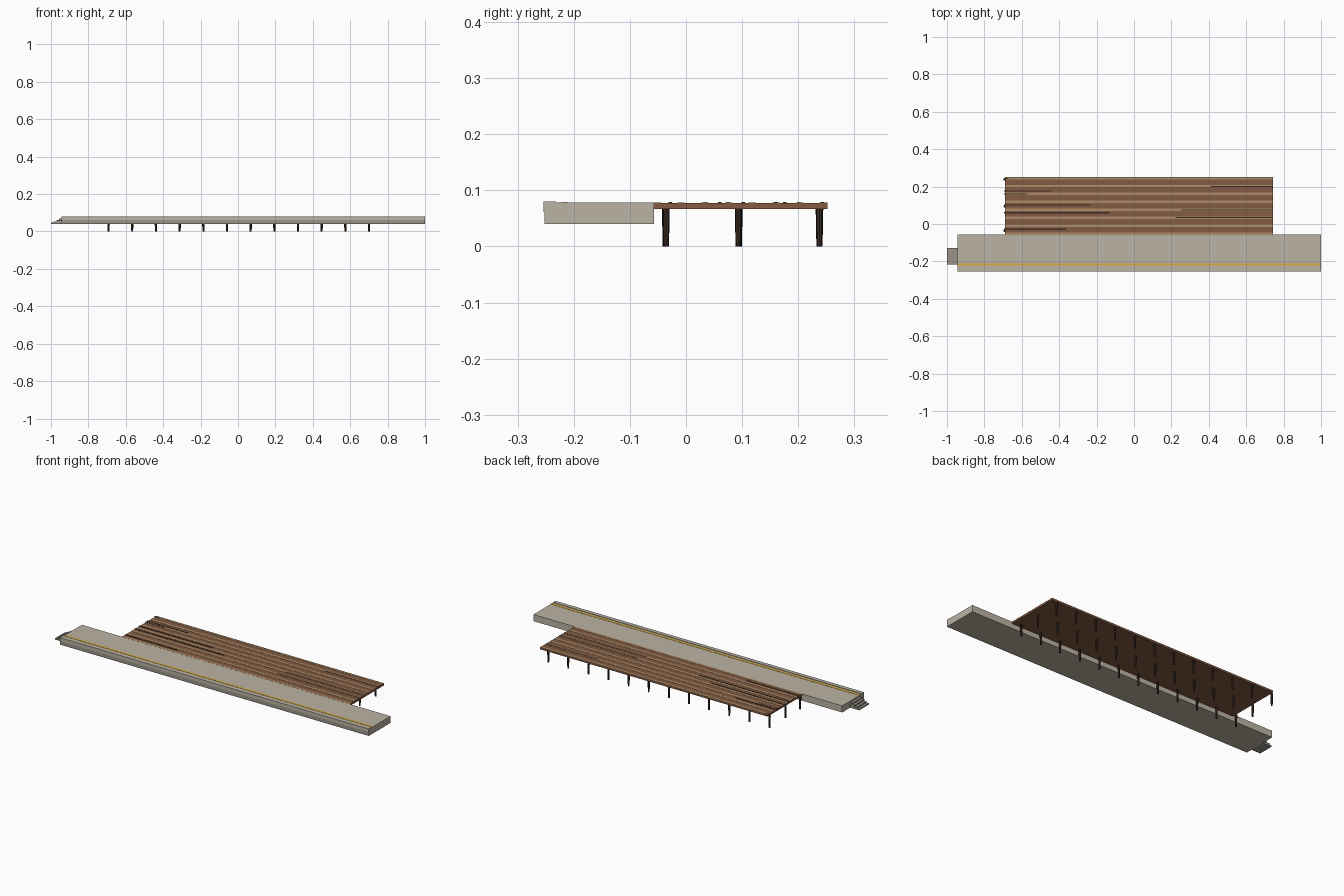
import bpy, bmesh, random
from mathutils import Vector

random.seed(4)
if "Cube" in bpy.data.objects:
    bpy.data.objects.remove(bpy.data.objects["Cube"])


def material(name, r, g, b):
    m = bpy.data.materials.new(name)
    m.use_nodes = True
    m.diffuse_color = (r, g, b, 1)
    m.node_tree.nodes["Principled BSDF"].inputs["Base Color"].default_value = (r, g, b, 1)
    return m


concrete = material("pale concrete", .50, .45, .37)
grey = material("grey concrete", .32, .29, .25)
yellow = material("warning yellow", .68, .40, .04)
brown = material("brown wood", .23, .105, .055)
tan = material("tan wood", .42, .27, .14)
dark = material("dark wood", .045, .025, .018)


def finish(name, bm, mat):
    me = bpy.data.meshes.new(name)
    bm.to_mesh(me)
    bm.free()
    me.materials.append(mat)
    ob = bpy.data.objects.new(name, me)
    bpy.context.collection.objects.link(ob)
    return ob


def add_box(bm, x, y, z):
    """Box spanning the three (low, high) ranges."""
    for v in bmesh.ops.create_cube(bm, size=1)["verts"]:
        v.co = Vector([(a + b) / 2 + c * (b - a) for (a, b), c in zip((x, y, z), v.co)])


def box(name, x, y, z, mat):
    bm = bmesh.new()
    add_box(bm, x, y, z)
    return finish(name, bm, mat)


# Platform body, raised front lip, darker lower face and safety line
LEN = (-.943, 1)
box("platform", LEN, (-.251, -.057), (.04, .078), concrete)
box("front_lip", LEN, (-.254, -.232), (.061, .0805), concrete)
box("lower_front_face", LEN, (-.2525, -.25), (.04, .061), grey)
box("safety_line", LEN, (-.223, -.210), (.077, .0792), yellow)

# Steps at the platform end
bm = bmesh.new()
STEPS = 4
for i in range(STEPS):
    add_box(bm, (-1 + i * .0145, -.942), (-.217, -.129),
            (.04 + i * .0075, .047 + i * .0075))
finish("end_steps", bm, grey)

# Timber deck with alternating pale boards
X0, X1, Y0, Y1 = -.69, .743, -.058, .252
box("deck", (X0, X1), (Y0, Y1), (.067, .0775), brown)
ROWS = 8
pitch = (Y1 - Y0 - .013) / (ROWS - 1)
bm = bmesh.new()
for i in range(ROWS):
    y = Y0 + i * pitch
    add_box(bm, (X0, X1), (y, y + .013), (.0765, .0785))
finish("pale_boards", bm, tan)

# Thin dark gaps running in from either end of the deck
bm = bmesh.new()
for y, length in ((-.028, .33), (.06, .56), (.102, .46), (.16, .12), (.176, .25), (.243, .02)):
    add_box(bm, (X0 - .004, X0 + length), (y - .003, y + .003), (.0765, .079))
for y, length in ((.034, .52), (.075, .49), (.201, .33)):
    add_box(bm, (X1 - length, X1), (y - .003, y + .003), (.0765, .079))
finish("deck_gaps", bm, dark)

# Three rows of tapered posts
bm = bmesh.new()
COUNT = 12
for y in (-.036, .094, .238):
    for i in range(COUNT):
        x = -.692 + i * .1266
        post = bmesh.ops.create_cone(bm, cap_ends=True, segments=8,
                                     radius1=.0048, radius2=.0062, depth=.068)
        shift = Vector((x + random.uniform(-.001, .001), y + random.uniform(-.001, .001), .034))
        bmesh.ops.translate(bm, verts=post["verts"], vec=shift)
finish("deck_posts", bm, dark)
